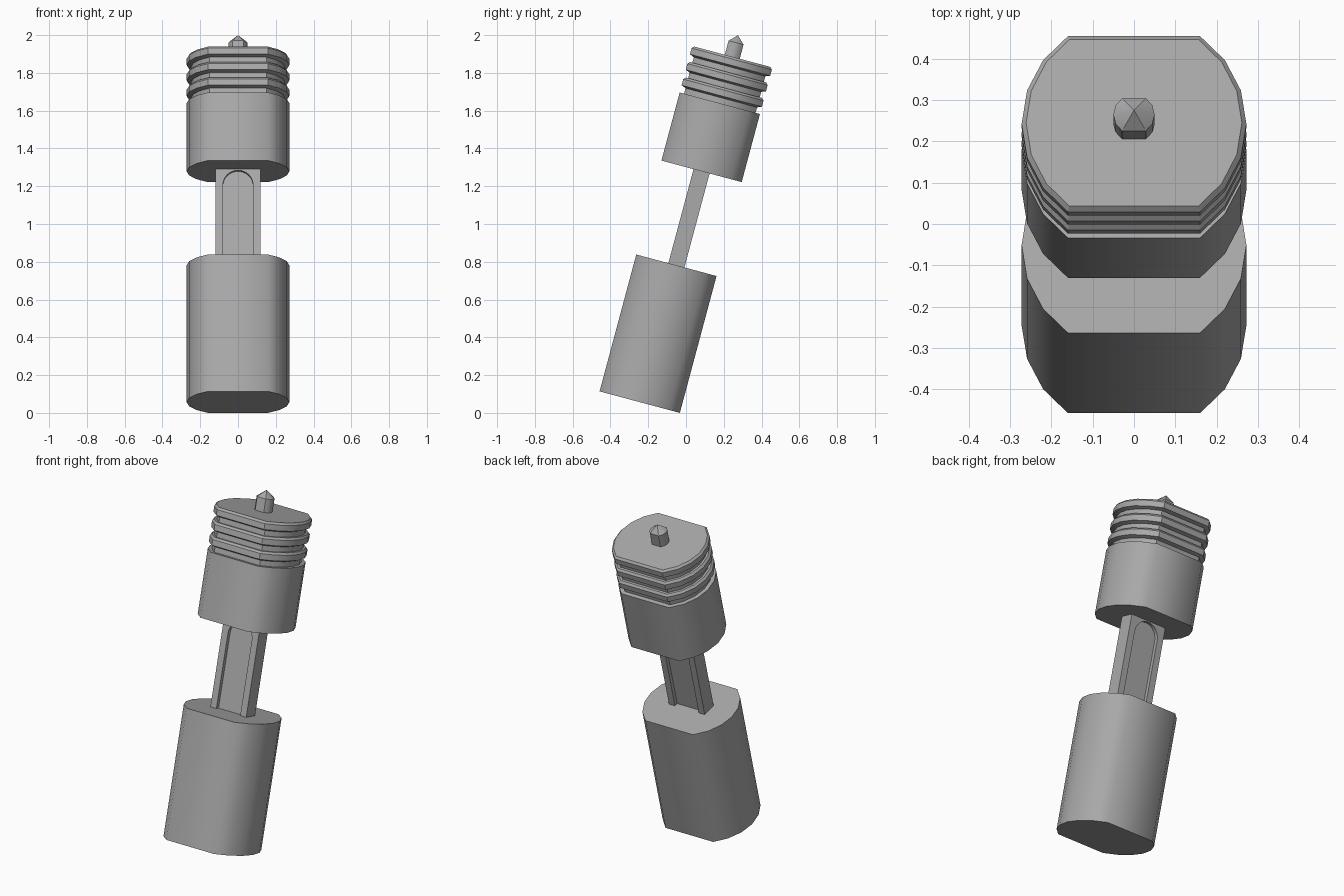
import bpy, bmesh, math
from mathutils import Matrix

cube = bpy.data.objects.get("Cube")
if cube:
    bpy.data.objects.remove(cube, do_unlink=True)

gray = bpy.data.materials.new("plain_gray")
gray.use_nodes = True
color = (0.4, 0.4, 0.4, 1)
gray.diffuse_color = color
gray.node_tree.nodes["Principled BSDF"].inputs["Base Color"].default_value = color

# The whole assembly leans back along one axis
TILT = Matrix.Translation((0, -0.245, 0.057)) @ Matrix.Rotation(math.radians(-15), 4, "X")
R, H = 0.272, 0.22        # radius and half depth of the flattened round section


def section(r, h, steps):
    """Circle of radius r with its front and back cut flat at +-h."""
    limit = math.asin(h / r)
    arc = [limit * (2 * i / steps - 1) for i in range(steps + 1)]
    right = [(r * math.cos(a), r * math.sin(a)) for a in arc]
    return right + [(-x, -y) for x, y in right]


def finish(name, bm, angle):
    bmesh.ops.recalc_face_normals(bm, faces=bm.faces[:])
    bm.transform(TILT)
    mesh = bpy.data.meshes.new(name)
    bm.to_mesh(mesh)
    bm.free()
    mesh.materials.append(gray)
    obj = bpy.data.objects.new(name, mesh)
    bpy.context.collection.objects.link(obj)
    bpy.ops.object.select_all(action="DESELECT")
    obj.select_set(True)
    bpy.context.view_layer.objects.active = obj
    bpy.ops.object.shade_smooth_by_angle(angle=math.radians(angle))
    return obj


def loft(name, levels, r=R, h=H, steps=6, angle=30, tip=None):
    """Stack sections given as (height, inset); close with a cap or a point."""
    bm = bmesh.new()
    rings = [[bm.verts.new((x, y, z)) for x, y in section(r - d, h - d, steps)]
             for z, d in levels]
    n = len(rings[0])
    for a, b in zip(rings, rings[1:]):
        for i in range(n):
            j = (i + 1) % n
            bm.faces.new((a[i], a[j], b[j], b[i]))
    bm.faces.new(rings[0])
    if tip is None:
        bm.faces.new(rings[-1])
    else:
        point = bm.verts.new((0, 0, tip))
        for i in range(n):
            bm.faces.new((rings[-1][i], rings[-1][(i + 1) % n], point))
    return finish(name, bm, angle)


# Main bodies
loft("lower_body", [(0, 0), (0.75, 0)], angle=50)
loft("upper_body", [(1.265, 0), (1.638, 0)], angle=50)

# Grooved neck with three chamfered ribs
ribs = []
for k in range(3):
    z = 1.638 + k * 0.085
    ribs += [(z, 0.024), (z + 0.03, 0.024), (z + 0.04, 0), (z + 0.073, 0), (z + 0.085, 0.011)]
loft("ribbed_neck", ribs)

# Pointed pin on top
loft("top_pin", [(1.88, 0), (1.97, 0)], r=0.05, h=0.041, steps=4, tip=2.011)

# Flat stem: a thin web between two frames that leave a round-topped slot
bm = bmesh.new()
LOW, HIGH, WIDE, SLOT, THICK, WEB = 0.7, 1.3, 0.12, 0.08, 0.044, 0.022


def plate(outline, y0, y1):
    face = bm.faces.new([bm.verts.new((x, y0, z)) for x, z in outline])
    extruded = bmesh.ops.extrude_face_region(bm, geom=[face], use_keep_orig=True)
    moved = [v for v in extruded["geom"] if isinstance(v, bmesh.types.BMVert)]
    bmesh.ops.translate(bm, verts=moved, vec=(0, y1 - y0, 0))


arch = [(-SLOT * math.cos(math.pi * i / 12), 1.179 + SLOT * math.sin(math.pi * i / 12))
        for i in range(13)]
frame = ([(-WIDE, LOW), (-SLOT, LOW)] + arch +
         [(SLOT, LOW), (WIDE, LOW), (WIDE, HIGH), (-WIDE, HIGH)])
plate([(-WIDE, LOW), (WIDE, LOW), (WIDE, HIGH), (-WIDE, HIGH)], -WEB, WEB)
for side in (-1, 1):
    plate(frame, side * WEB, side * THICK)
finish("slotted_stem", bm, 30)
